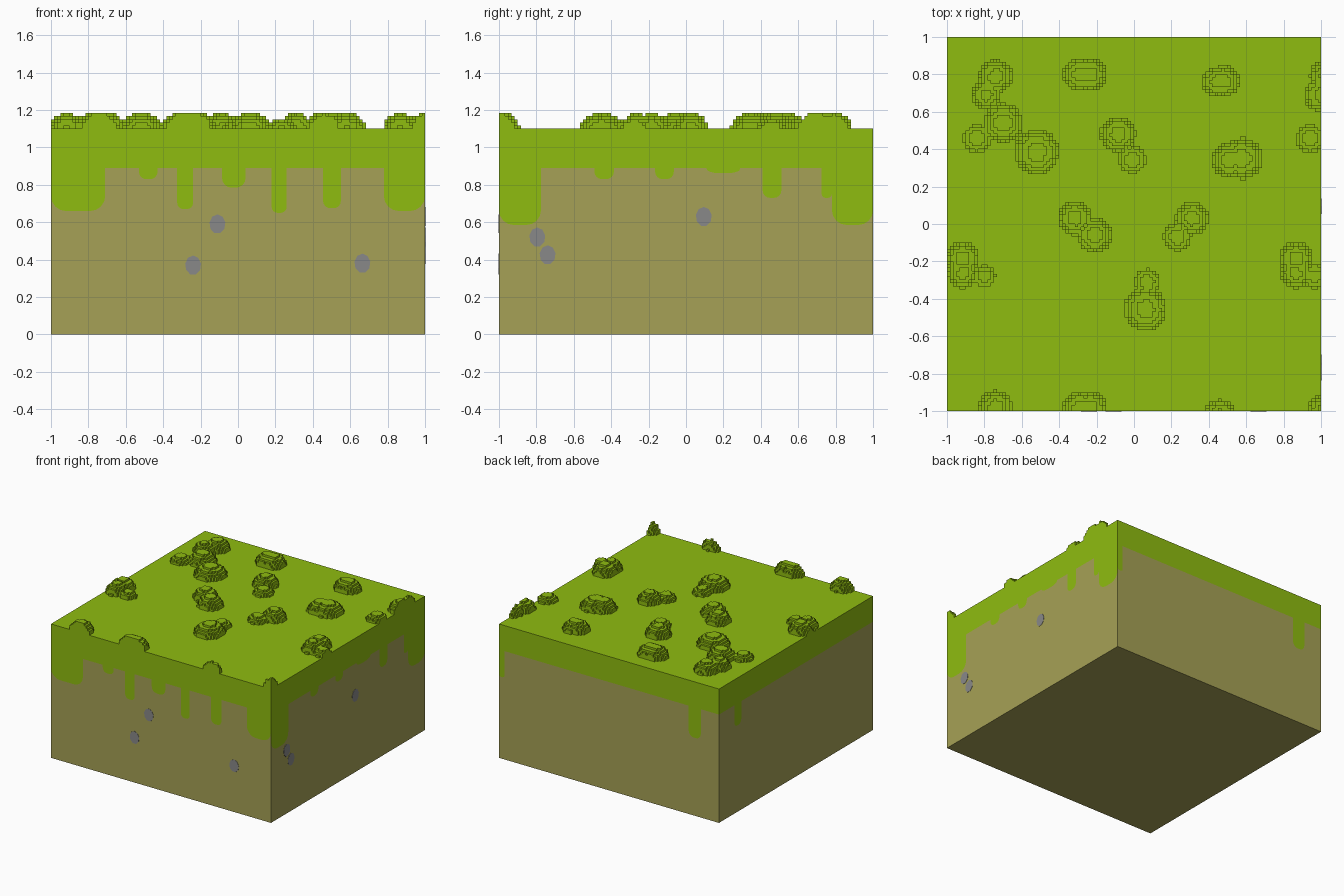
import bpy, bmesh, math
from mathutils import Matrix, Vector

cube = bpy.data.objects.get("Cube")
if cube:
    bpy.data.objects.remove(cube, do_unlink=True)

TOP, EDGE = 1.1, 0.89      # block height, lower edge of the grass band
CELL = 1 / 60              # step size of the grass tufts
LAYERS = 5


def material(name, color):
    m = bpy.data.materials.new(name)
    m.use_nodes = True
    m.diffuse_color = (*color, 1)
    m.node_tree.nodes["Principled BSDF"].inputs["Base Color"].default_value = (*color, 1)
    return m


GRASS = material("grass green", (0.275, 0.505, 0.005))
DIRT = material("dirt tan", (0.382, 0.358, 0.092))
STONE = material("stone grey", (0.25, 0.25, 0.25))


def finish(name, bm, mats):
    mesh = bpy.data.meshes.new(name)
    bm.to_mesh(mesh)
    bm.free()
    for m in mats:
        mesh.materials.append(m)
    obj = bpy.data.objects.new(name, mesh)
    bpy.context.collection.objects.link(obj)
    return obj


def face(bm, points, mat=0):
    f = bm.faces.new([bm.verts.new(p) for p in points])
    f.material_index = mat


def turn(side):
    return Matrix.Rotation(side * math.pi / 2, 4, 'Z')


# Grass edge of one wall: straight line with rounded drips (start, end, bottom)
def drip_profile(drips):
    pts, last = [], -1
    if not drips or drips[0][0] > -1:
        pts.append((-1, EDGE))
    for i, (a, b, low) in enumerate(drips):
        if a != last:
            pts.append((a, EDGE))
        rx = min(0.4 * (b - a), 0.08)
        rz = min(rx, EDGE - low - 0.005)
        for cx, start in ((a + rx, 180), (b - rx, 270)):
            for k in range(5):
                t = math.radians(start + k * 22.5)
                pts.append((cx + rx * math.cos(t), low + rz + rz * math.sin(t)))
        joined = i + 1 < len(drips) and drips[i + 1][0] == b
        if b < 1 and not joined:
            pts.append((b, EDGE))
        last = b
    if last < 1:
        pts.append((1, EDGE))
    return pts


# Walls in order front, right, back, left, each turned a quarter further
WALLS = [
    [(-1, -.71, .66), (-.53, -.43, .83), (-.325, -.24, .67), (-.085, .04, .785),
     (.18, .26, .65), (.455, .55, .675), (.78, 1, .66)],
    [(-1, -.775, .585), (-.49, -.385, .83), (-.165, -.065, .83), (.11, .29, .862),
     (.41, .51, .73), (.725, .78, .73), (.78, 1, .585)],
    [(-1, -.95, .67), (.725, .835, .64)],
    [(-.8, -.71, .71)],
]

# Block: dirt body with the grass layer cut into its walls
bm = bmesh.new()
for side, drips in enumerate(WALLS):
    rot = turn(side)
    edge = drip_profile(drips)
    grass = edge + [(1, TOP), (-1, TOP)]
    dirt = [(-1, 0), (1, 0)] + edge[::-1]
    for outline, mat in ((grass, 0), (dirt, 1)):
        face(bm, [rot @ Vector((u, -1, z)) for u, z in outline], mat)
corners = [(-1, -1), (1, -1), (1, 1), (-1, 1)]
face(bm, [(x, y, TOP) for x, y in corners], 0)
face(bm, [(x, y, 0) for x, y in corners[::-1]], 1)
bmesh.ops.remove_doubles(bm, verts=bm.verts, dist=1e-5)
finish("ground_block", bm, [GRASS, DIRT])

# Tufts: (x, y, radius), stepped domes on a square grid
TUFTS = [
    (-.74, .79, .09), (-.79, .69, .08), (-.7, .54, .105), (-.84, .455, .075),
    (-.52, .385, .12), (-.235, .8, .09), (-.29, .8, .09), (-.085, .48, .095),
    (-.01, .345, .075), (.44, .76, .08), (.48, .765, .085), (.58, .35, .11),
    (.51, .34, .095), (-.315, .03, .09), (-.21, -.06, .095), (.31, .03, .09),
    (.23, -.07, .075), (-.915, -.185, .09), (-.915, -.265, .08), (-.8, -.28, .06),
    (.865, -.185, .09), (.865, -.265, .08), (.965, -.28, .065), (.06, -.455, .115),
    (.07, -.31, .07), (.94, .455, .075), (1, .69, .09), (1.03, .79, .09),
    (-.74, -.98, .09), (-.235, -.985, .09), (-.29, -.985, .09), (.46, -1.03, .09),
    (1.02, -1, .09),
]
HALF = round(1 / CELL)
levels = {}
for x, y, r in TUFTS:
    count = LAYERS if r > 0.077 else LAYERS - 2
    n = math.ceil(r / CELL) + 1
    ci, cj = math.floor(x / CELL), math.floor(y / CELL)
    for i in range(max(ci - n, -HALF), min(ci + n + 1, HALF)):
        for j in range(max(cj - n, -HALF), min(cj + n + 1, HALF)):
            d = math.hypot((i + .5) * CELL - x, (j + .5) * CELL - y) / r
            if d < 1:
                h = round(count * math.sqrt(1 - d * d))
                levels[i, j] = max(levels.get((i, j), 0), h)

bm = bmesh.new()
for (i, j), h in levels.items():
    if h == 0:
        continue
    ring = [(i, j), (i + 1, j), (i + 1, j + 1), (i, j + 1)]
    face(bm, [(a * CELL, b * CELL, TOP + h * CELL) for a, b in ring])
    # Step walls down to each lower neighbour
    for k, (di, dj) in enumerate(((0, -1), (1, 0), (0, 1), (-1, 0))):
        (ax, ay), (bx, by) = ring[k], ring[(k + 1) % 4]
        for s in range(levels.get((i + di, j + dj), 0), h):
            z0, z1 = TOP + s * CELL, TOP + (s + 1) * CELL
            face(bm, [(ax * CELL, ay * CELL, z0), (bx * CELL, by * CELL, z0),
                      (bx * CELL, by * CELL, z1), (ax * CELL, ay * CELL, z1)])
bmesh.ops.remove_doubles(bm, verts=bm.verts, dist=1e-5)
finish("grass_tufts", bm, [GRASS])

# Pebbles: thin plates on the walls (wall, along, height)
PEBBLES = [(0, -.11, .59), (0, -.24, .37), (0, .665, .38),
           (1, .095, .63), (1, -.795, .52), (1, -.74, .425)]
bm = bmesh.new()
for side, u, z in PEBBLES:
    place = (turn(side) @ Matrix.Translation((u, -1, z))
             @ Matrix.Diagonal((.043, 1, .052, 1)) @ Matrix.Rotation(math.pi / 2, 4, 'X'))
    bmesh.ops.create_cone(bm, cap_ends=True, segments=9, radius1=1, radius2=1,
                          depth=.004, matrix=place)
finish("pebbles", bm, [STONE])
